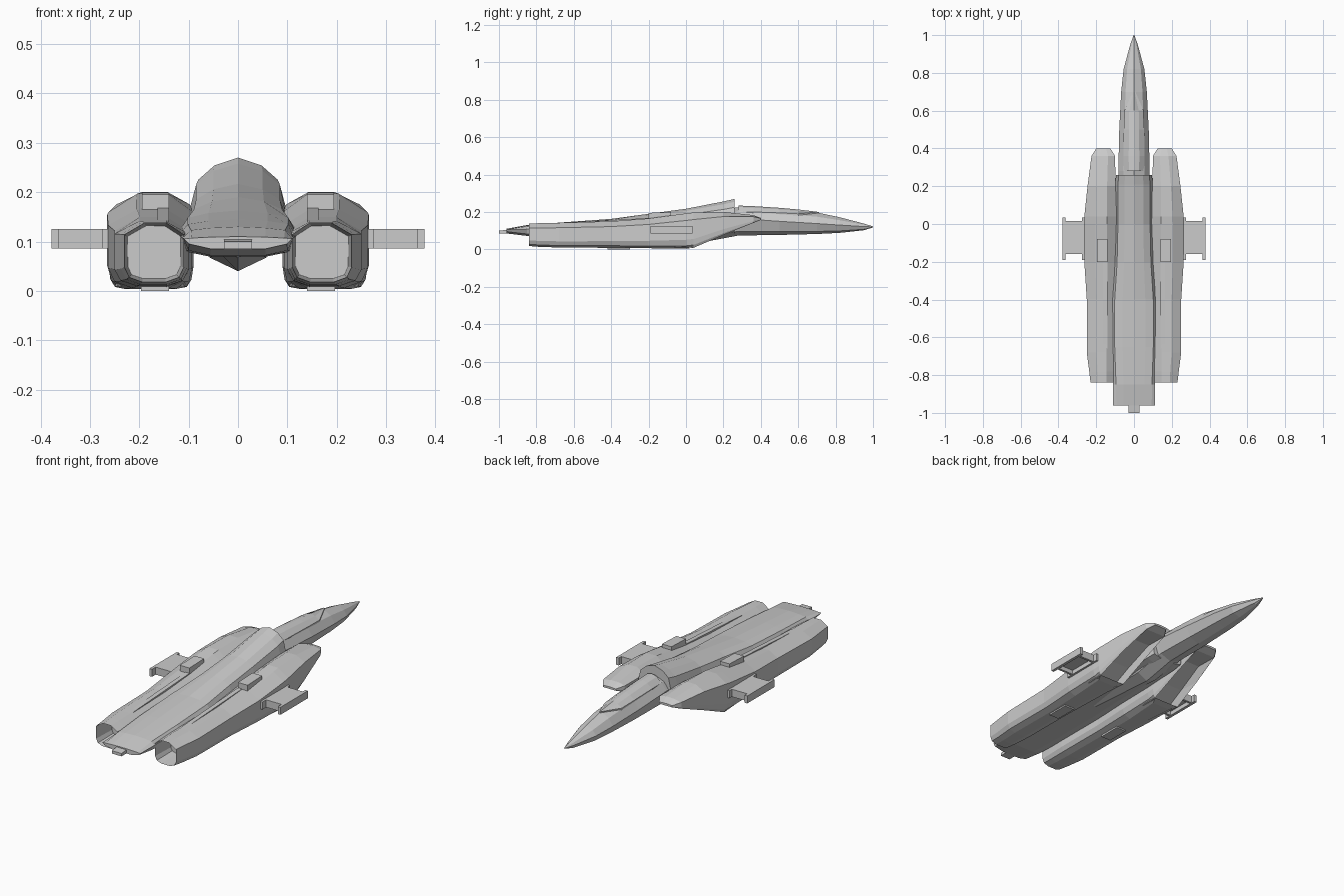
import bpy, bmesh
from mathutils import Vector

cube = bpy.data.objects.get("Cube")
if cube:
    bpy.data.objects.remove(cube)

grey = bpy.data.materials.new("hull_grey")
grey.use_nodes = True
grey.diffuse_color = (0.6, 0.6, 0.6, 1)
grey.node_tree.nodes["Principled BSDF"].inputs["Base Color"].default_value = (0.6, 0.6, 0.6, 1)


def finish(name, bm, mirror=False):
    bmesh.ops.recalc_face_normals(bm, faces=bm.faces)
    mesh = bpy.data.meshes.new(name)
    bm.to_mesh(mesh)
    bm.free()
    mesh.materials.append(grey)
    obj = bpy.data.objects.new(name, mesh)
    bpy.context.collection.objects.link(obj)
    if mirror:
        obj.modifiers.new("mirror", 'MIRROR').use_mirror_merge = False
    return obj


def loft(stations):
    """Skin a list of (y, ring of x-z points) and cap both ends."""
    bm = bmesh.new()
    rings = [[bm.verts.new((x, y, z)) for x, z in ring] for y, ring in stations]
    n = len(rings[0])
    for a, b in zip(rings, rings[1:]):
        for i in range(n):
            j = (i + 1) % n
            bm.faces.new((a[i], a[j], b[j], b[i]))
    caps = [bm.faces.new(rings[0]), bm.faces.new(rings[-1])]
    bmesh.ops.recalc_face_normals(bm, faces=bm.faces)
    return bm, caps


def both_sides(half):
    """Close a half profile, running top centre to bottom centre."""
    return half + [(-x, z) for x, z in half[-2:0:-1]]


def box(name, x, y, z, mirror=True, slope=0):
    """Box from ranges; slope lowers the top of its rear edge."""
    rear = z[1] - slope
    bm, _ = loft([(y[0], [(x[0], z[0]), (x[1], z[0]), (x[1], rear), (x[0], rear)]),
                  (y[1], [(x[0], z[0]), (x[1], z[0]), (x[1], z[1]), (x[0], z[1])])])
    return finish(name, bm, mirror)


# Forward fuselage: y, half width, bottom, waist, top
def nose_ring(w, bottom, waist, top):
    shoulder = waist + (top - waist) * 0.62
    return both_sides([(0, top), (w * 0.66, shoulder), (w, waist),
                       (w * 0.72, bottom + (waist - bottom) * 0.25), (0, bottom)])


nose = [(1, .002, .117, .12, .123), (.95, .02, .102, .122, .138),
        (.82, .055, .088, .13, .172), (.7, .068, .082, .138, .197),
        (.5, .078, .077, .15, .217), (.28, .083, .074, .165, .225),
        (.1, .08, .04, .15, .2), (-.3, .05, .068, .1, .13)]
finish("forward_fuselage", loft([(s[0], nose_ring(*s[1:])) for s in nose])[0])

# Canopy: y, half width, base, top
canopy = [(.71, .003, .185, .2), (.6, .05, .175, .213), (.5, .054, .18, .222),
          (.36, .056, .185, .231), (.28, .055, .185, .234)]
finish("canopy", loft([(y, both_sides([(0, t), (w * .5, t - .008), (w, b + .015), (w, b), (0, b)]))
                       for y, w, b, t in canopy])[0])


# Central body with raised spine: y, half width, bottom, shoulder, top
def body_ring(w, bottom, shoulder, top):
    return both_sides([(0, top), (w * .5, top - (top - shoulder) * .35), (w * .85, shoulder),
                       (w, (shoulder + bottom) / 2 + .01), (w * .9, bottom + .01),
                       (w * .5, bottom), (0, bottom)])


body = [(.26, .095, .085, .225, .27), (.21, .1, .08, .215, .258), (0, .1, .07, .185, .217),
        (-.2, .105, .07, .165, .19), (-.4, .12, .07, .148, .163), (-.65, .12, .07, .135, .145),
        (-.85, .112, .072, .123, .13), (-.96, .11, .085, .107, .11)]
finish("central_body", loft([(s[0], body_ring(*s[1:])) for s in body])[0])
box("tail_tab", (-.028, .028), (-1, -.94), (.085, .106), False, .006)


# Engine nacelle: y, inner x, outer x, bottom, top, half width of the flat bottom
def nacelle_ring(xi, xo, zb, zt, flat):
    profile = [(.5 - flat, 0), (.5 + flat, 0), (.87 + flat * .25, .08), (1, .25), (1, .8),
               (.66, 1), (.3, 1), (0, .8), (0, .25), (.13 - flat * .25, .08)]
    return [(xi + (xo - xi) * u, zb + (zt - zb) * v) for u, v in profile]


nacelle = [(-.84, .11, .23, .018, .138, .2), (-.78, .105, .237, .013, .14, .2),
           (-.68, .1, .25, .01, .142, .2), (-.4, .1, .25, .008, .15, .2),
           (-.2, .093, .263, .006, .165, .22), (0, .09, .265, .004, .192, .3),
           (.04, .09, .263, .008, .197, .42), (.2, .098, .246, .077, .2, .46),
           (.36, .1, .225, .141, .183, .46), (.4, .125, .2, .157, .168, .46)]
bm, caps = loft([(s[0], nacelle_ring(*s[1:])) for s in nacelle])
# Hollow exhaust
bmesh.ops.inset_region(bm, faces=[caps[0]], thickness=.007)
bmesh.ops.translate(bm, verts=caps[0].verts, vec=Vector((0, .12, 0)))
# Hollow slanted intake
bm.normal_update()
intake = [f for f in bm.faces if f.normal.z < -.6 and f.normal.y > .2
          and .04 < f.calc_center_median().y < .37]
bmesh.ops.inset_region(bm, faces=intake, thickness=.008)
for v in {v for f in intake for v in f.verts}:
    v.co.y -= .11
finish("engine_nacelles", bm, True)

# Blocks and strakes on the nacelles
box("upper_blocks", (.14, .195), (-.2, -.08), (.13, .199), slope=.004)
box("upper_strakes", (.14, .163), (-.66, -.19), (.13, .168), slope=.026)
box("lower_blocks", (.14, .197), (-.42, -.3), (0, .03))

# Side pylons: open-bottomed plate with rails at both ends
box("pylon_plates", (.25, .37), (-.16, .015), (.108, .125))
for label, y in (("rear", -.16), ("front", .003)):
    box("pylon_wall_" + label, (.25, .37), (y, y + .012), (.086, .12))
box("pylon_inner_rails", (.262, .275), (-.19, .035), (.086, .125))
box("pylon_outer_rails", (.363, .378), (-.19, .035), (.086, .125))
